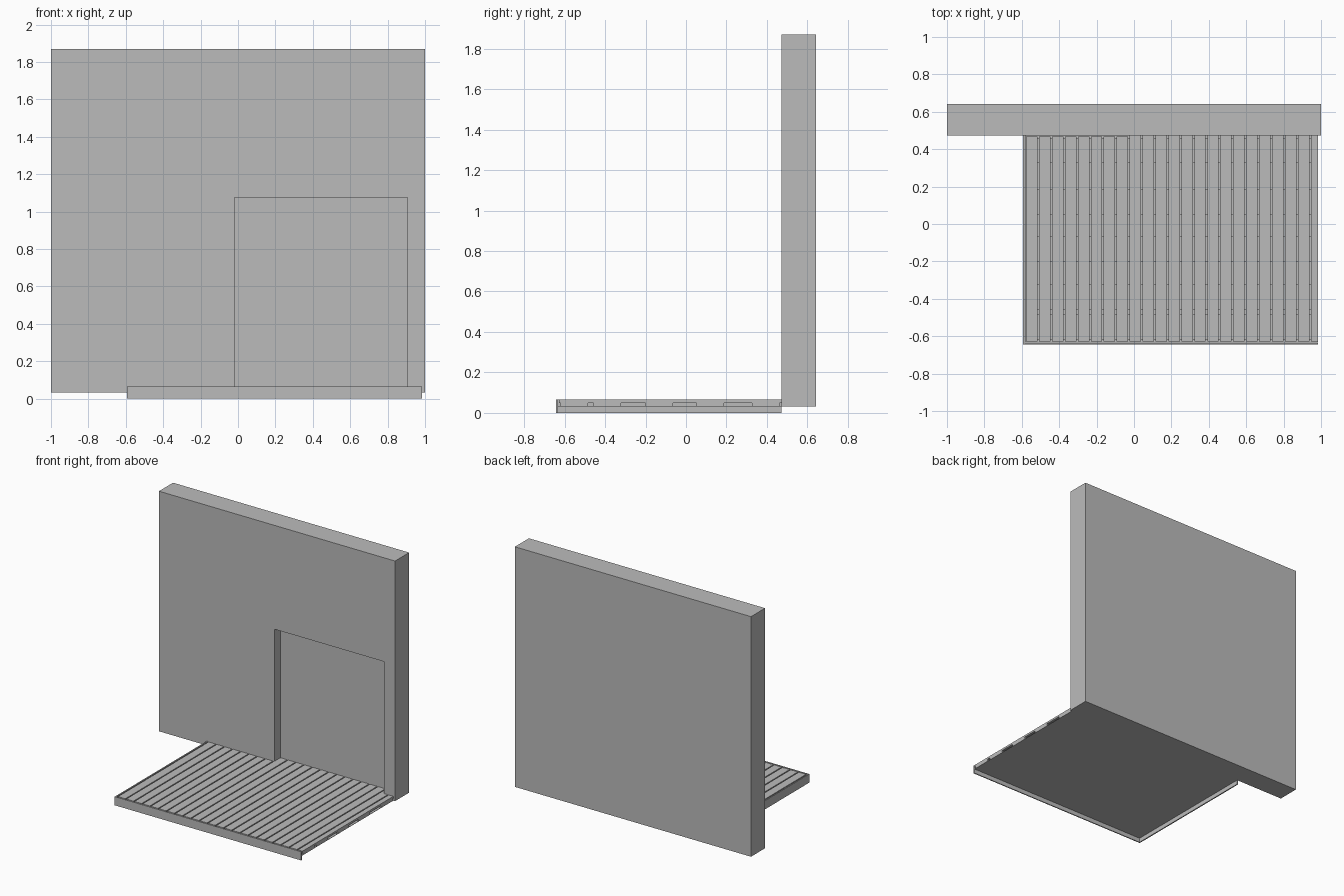
import bpy

if "Cube" in bpy.data.objects:
    bpy.data.objects.remove(bpy.data.objects["Cube"])

grey = bpy.data.materials.new("plain_grey")
grey.use_nodes = True
COLOUR = (0.5, 0.5, 0.5, 1)
grey.diffuse_color = COLOUR
grey.node_tree.nodes["Principled BSDF"].inputs["Base Color"].default_value = COLOUR


def box(name, x, y, z):
    """Flat-sided box spanning the given (low, high) ranges."""
    bpy.ops.mesh.primitive_cube_add(size=1)
    ob = bpy.context.object
    ob.name = name
    for v in ob.data.vertices:
        v.co = [lo + (c + 0.5) * (hi - lo) for c, (lo, hi) in zip(v.co, (x, y, z))]
    ob.data.materials.append(grey)
    return ob


LEFT, RIGHT = -0.594, 0.985
FRONT, WALL_FACE, RECESS_BACK = -0.643, 0.472, 0.542
BASE, BOARD_BOTTOM, TOP = 0.032, 0.05, 0.065

# Wall with a doorway recess open at the bottom
wall = box("wall", (-1, 1), (WALL_FACE, 0.642), (BASE, 1.87))
cutter = box("recess_cutter", (-0.02, 0.905), (WALL_FACE - 0.1, RECESS_BACK), (-0.1, 1.075))
cutter.hide_render = True
mod = wall.modifiers.new("recess", "BOOLEAN")
mod.operation = "DIFFERENCE"
mod.solver = "EXACT"
mod.object = cutter
bpy.context.view_layer.objects.active = wall
bpy.ops.object.modifier_apply(modifier=mod.name)
bpy.data.objects.remove(cutter)

# Thin sheet closing the underside of the deck and the doorway
box("deck_underside", (LEFT + 0.01, RIGHT), (FRONT + 0.01, WALL_FACE), (BASE, BASE + 0.003))
box("doorway_underside", (-0.02, 0.905), (WALL_FACE, RECESS_BACK), (BASE, BASE + 0.003))

# Flat bearers running across under the boards
for i, y in enumerate((-0.62, -0.457, -0.2, 0.052, 0.325)):
    box(f"bearer_{i + 1}", (-0.577, RIGHT), (y, y + 0.136), (BASE, BOARD_BOTTOM))

# Deck boards; those from the doorway onward run back into the recess
PITCH, WIDTH, FIRST = 0.0692, 0.061, -0.577
for i in range(23):
    x = FIRST + i * PITCH
    in_doorway = i >= 8
    back = RECESS_BACK if in_doorway else WALL_FACE - 0.004
    box(f"deck_board_{i + 1}", (x, min(x + WIDTH, RIGHT)), (FRONT + 0.016, back),
        (BOARD_BOTTOM, TOP))

# Fascia boards along the front and the open side
box("front_fascia", (LEFT, RIGHT), (FRONT, FRONT + 0.008), (0, TOP + 0.001))
box("side_fascia", (LEFT, LEFT + 0.009), (FRONT + 0.008, WALL_FACE), (0, TOP + 0.001))
